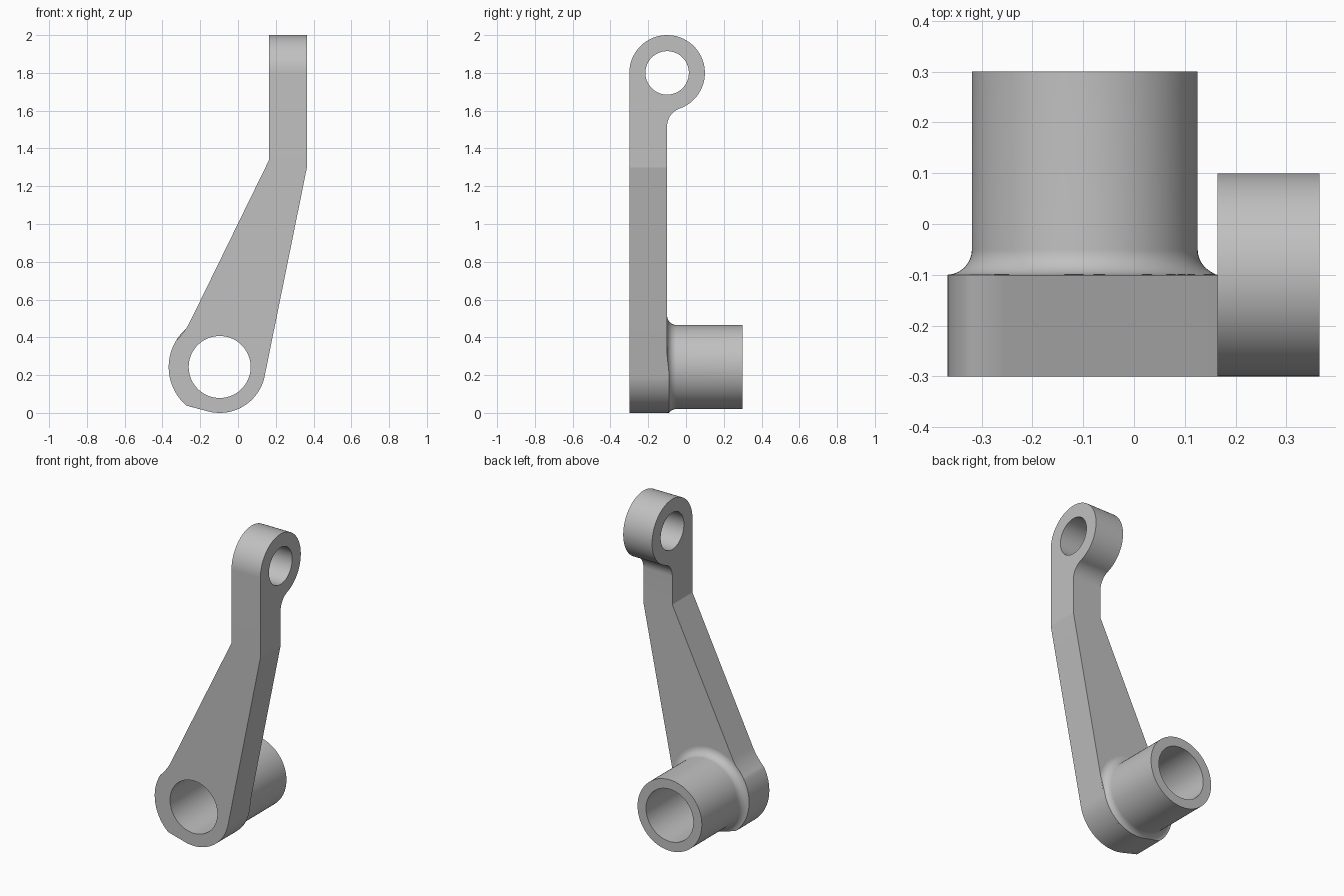
import bpy
import bmesh
from math import sin, cos, acos, radians, pi, tau
from mathutils import Vector

cube = bpy.data.objects.get("Cube")
if cube:
    bpy.data.objects.remove(cube, do_unlink=True)

grey = bpy.data.materials.new("machined grey")
grey.use_nodes = True
grey.diffuse_color = (0.53, 0.53, 0.53, 1)
grey.node_tree.nodes["Principled BSDF"].inputs["Base Color"].default_value = grey.diffuse_color

HUB = (-0.097, 0.243)      # hub axis in x, z
EYE = (-0.1, 1.8)          # eye axis in y, z
FRONT, BACK = -0.3, -0.1   # arm thickness in y
LEFT, RIGHT = 0.165, 0.365 # eye width in x
JOINT = 1.34               # height where the arm meets the eye
HUB_R, BORE_R, FOOT_R, ROUND_R = 0.2225, 0.164, 0.27, 0.243
SEGMENTS = 120


def arc(centre, radius, start, end, steps):
    angles = [radians(start + (end - start) * i / steps) for i in range(steps + 1)]
    return [(centre[0] + radius * cos(a), centre[1] + radius * sin(a)) for a in angles]


def bend(a, b, c, steps=10):
    """Quadratic curve from a to c, steered by b."""
    ts = [i / steps for i in range(steps + 1)]
    return [tuple((1 - t) ** 2 * p + 2 * t * (1 - t) * q + t * t * r
                  for p, q, r in zip(a, b, c)) for t in ts]


def plate(bm, outline, hole, place, depth):
    """Fill an outline with a hole in it and extrude it."""
    edges = []
    for loop in (outline, hole):
        verts = [bm.verts.new(place(*p)) for p in loop]
        edges += [bm.edges.new((v, verts[i - 1])) for i, v in enumerate(verts)]
    fill = bmesh.ops.triangle_fill(bm, use_beauty=True, edges=edges)
    faces = [g for g in fill["geom"] if isinstance(g, bmesh.types.BMFace)]
    new = bmesh.ops.extrude_face_region(bm, geom=faces, use_keep_orig=True)
    moved = [g for g in new["geom"] if isinstance(g, bmesh.types.BMVert)]
    bmesh.ops.translate(bm, verts=moved, vec=depth)


def finish(bm, name):
    bmesh.ops.remove_doubles(bm, verts=bm.verts, dist=0.0002)
    bmesh.ops.recalc_face_normals(bm, faces=bm.faces)
    mesh = bpy.data.meshes.new(name)
    bm.to_mesh(mesh)
    bm.free()
    mesh.materials.append(grey)
    obj = bpy.data.objects.new(name, mesh)
    bpy.context.collection.objects.link(obj)
    bpy.ops.object.select_all(action="DESELECT")
    obj.select_set(True)
    bpy.context.view_layer.objects.active = obj
    bpy.ops.object.shade_smooth_by_angle(angle=radians(9))


# Lever arm: slanted lower web with a rounded foot
bm = bmesh.new()
web = [(RIGHT, JOINT), (LEFT, JOINT)]
web += bend((-0.252, 0.487), (-0.278, 0.432), (-0.328, 0.382))
web += arc(HUB, FOOT_R, 150, 229, 26)
web += arc(HUB, ROUND_R, 255, 349, 32)
web += [(RIGHT, 1.3)]
plate(bm, web, arc(HUB, BORE_R, 0, 357, SEGMENTS - 1),
      lambda x, z: (x, FRONT, z), Vector((0, BACK - FRONT, 0)))

# Upper eye, with a concave fillet running into the arm
fillet = 0.1
drop = ((0.2 + fillet) ** 2 - fillet ** 2) ** 0.5
tilt = 90 - 19.47
eye = [(BACK, JOINT), (FRONT, JOINT)]
eye += arc(EYE, 0.2, 180, -tilt, 84)
eye += arc((EYE[0] + fillet, EYE[1] - drop), fillet, 180 - tilt, 180, 16)[1:]
plate(bm, eye, arc(EYE, 0.115, 0, 357, SEGMENTS - 1),
      lambda y, z: (LEFT, y, z), Vector((RIGHT - LEFT, 0, 0)))

# Open the joint so that both halves weld into one body
inside = [f for f in bm.faces if all(abs(v.co.z - JOINT) < 0.0001 for v in f.verts)]
bmesh.ops.delete(bm, geom=inside, context="FACES")
finish(bm, "lever_arm")

# Hub tube: its flared base is trimmed where it meets the rounded foot
FLARE = 0.05
bm = bmesh.new()
rings = []
for i in range(SEGMENTS):
    a = tau * i / SEGMENTS
    low, high = radians(255), radians(349)
    off = 0 if low <= a <= high else min((low - a) % tau, (a - high) % tau)
    reach = min(FOOT_R, ROUND_R / cos(off)) if off < pi / 3 else FOOT_R
    sweep = acos((HUB_R + FLARE - reach) / FLARE)
    profile = [(BORE_R, BACK), (BORE_R, 0.3), (HUB_R, 0.3)]
    for k in range(15):
        t = sweep * k / 14
        profile.append((HUB_R + FLARE - FLARE * cos(t), BACK + FLARE - FLARE * sin(t)))
    profile.append((reach, BACK))
    rings.append([bm.verts.new((HUB[0] + r * cos(a), y, HUB[1] + r * sin(a)))
                  for r, y in profile])
for i, ring in enumerate(rings):
    last = rings[i - 1]
    for k in range(len(ring)):
        bm.faces.new((last[k - 1], last[k], ring[k], ring[k - 1]))
finish(bm, "hub_tube")
